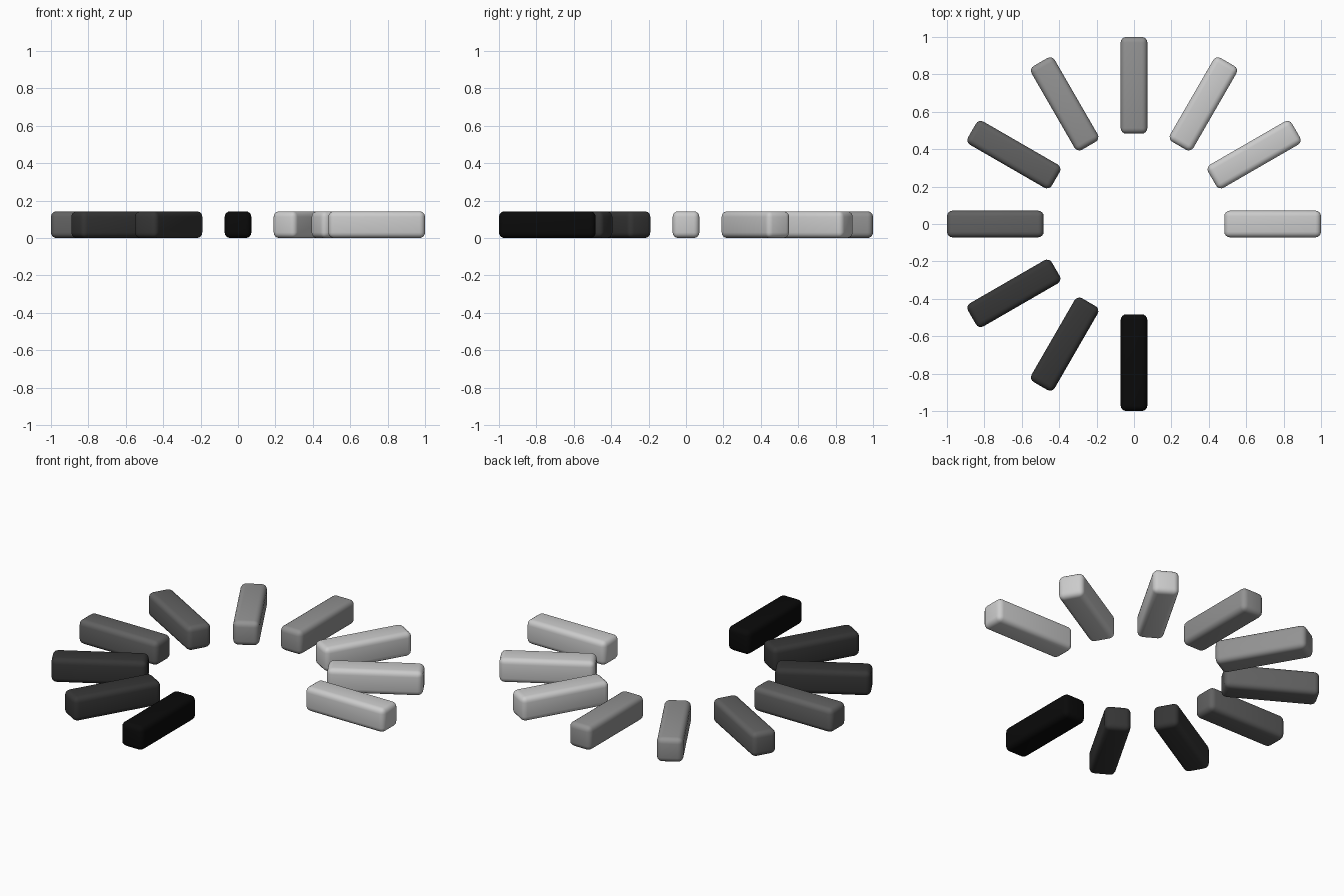
import bpy, bmesh, math
from mathutils import Matrix, Vector

if "Cube" in bpy.data.objects:
    bpy.data.objects.remove(bpy.data.objects["Cube"])

R_IN, R_OUT, W, BEVEL = 0.483, 1.0, 0.143, 0.03


def grey(name, v):
    m = bpy.data.materials.new(name)
    m.diffuse_color = (v, v, v, 1)
    m.use_nodes = True
    m.node_tree.nodes["Principled BSDF"].inputs["Base Color"].default_value = m.diffuse_color
    return m


light = grey("light grey", 0.60)
pale = grey("medium grey", 0.29)
mid = grey("slate grey", 0.12)
dark = grey("dark grey", 0.036)
black = grey("black", 0.003)

# ten bars, 30 degrees apart, fading counter-clockwise from light to black
fade = [light, light, light, pale, pale, mid, mid, dark, dark, black]


def bar(index, mat):
    bm = bmesh.new()
    bmesh.ops.create_cube(bm, size=1)
    bmesh.ops.scale(bm, vec=Vector((R_OUT - R_IN, W, W)), verts=bm.verts)
    # rounded edges
    bmesh.ops.bevel(bm, geom=bm.edges[:], offset=BEVEL, segments=4,
                    profile=0.5, affect='EDGES')
    # move out along the spoke, then turn into place
    bmesh.ops.translate(bm, vec=Vector(((R_IN + R_OUT) / 2, 0, W / 2)), verts=bm.verts)
    bmesh.ops.rotate(bm, cent=Vector((0, 0, 0)), verts=bm.verts,
                     matrix=Matrix.Rotation(math.radians(30 * index), 3, 'Z'))
    for f in bm.faces:
        f.smooth = True
    me = bpy.data.meshes.new(f"spinner_bar_{index + 1}")
    bm.to_mesh(me)
    bm.free()
    me.materials.append(mat)
    ob = bpy.data.objects.new(me.name, me)
    bpy.context.collection.objects.link(ob)


for i, m in enumerate(fade):
    bar(i, m)
